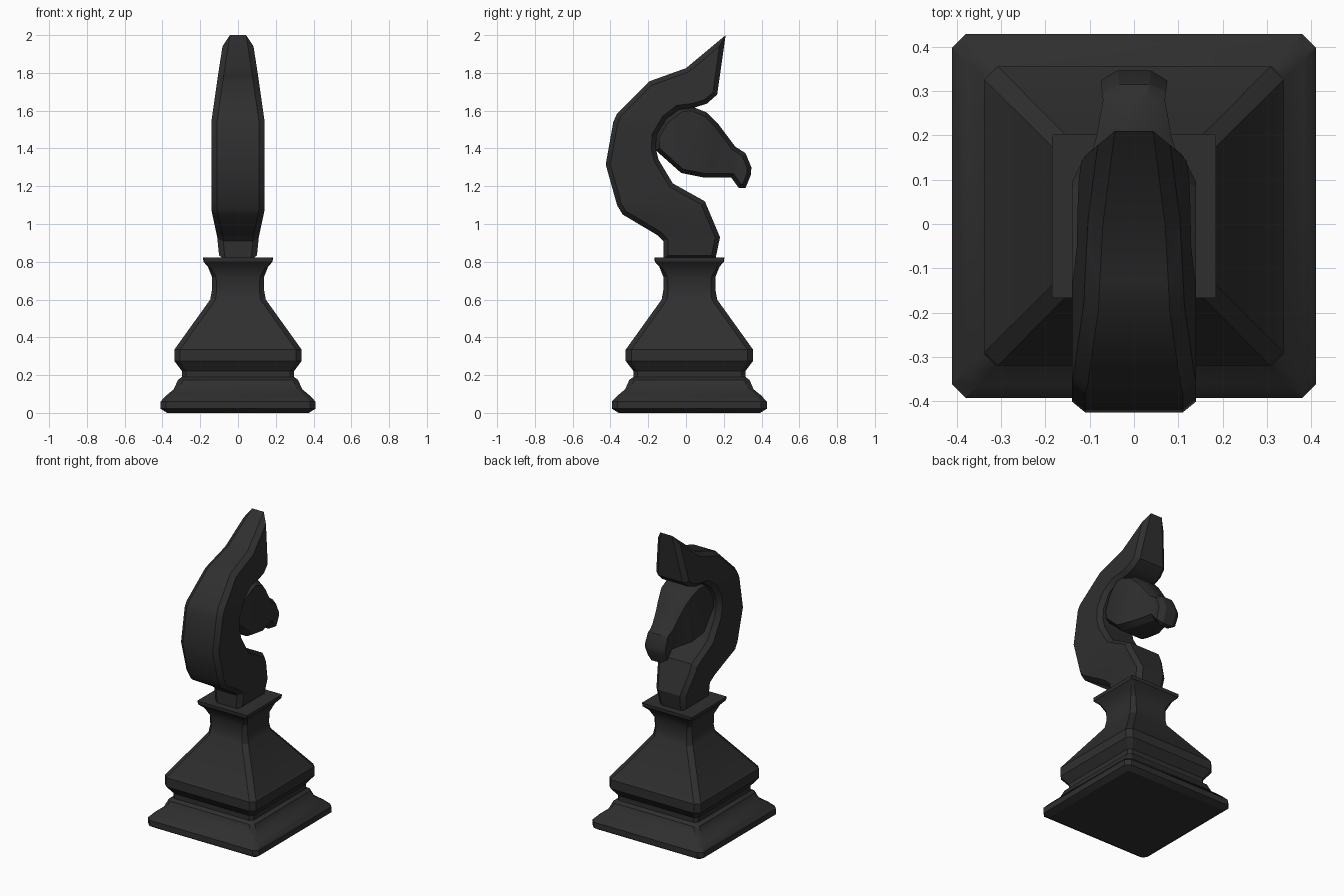
import bpy, bmesh
from mathutils import Vector

if "Cube" in bpy.data.objects:
    bpy.data.objects.remove(bpy.data.objects["Cube"])

mat = bpy.data.materials.new("charcoal black")
mat.diffuse_color = (0.028, 0.028, 0.028, 1)
mat.use_nodes = True
mat.node_tree.nodes["Principled BSDF"].inputs["Base Color"].default_value = mat.diffuse_color


def finish(bm, name):
    bmesh.ops.recalc_face_normals(bm, faces=bm.faces)
    me = bpy.data.meshes.new(name)
    bm.to_mesh(me)
    bm.free()
    me.materials.append(mat)
    ob = bpy.data.objects.new(name, me)
    bpy.context.collection.objects.link(ob)
    bpy.ops.object.select_all(action='DESELECT')
    ob.select_set(True)
    bpy.context.view_layer.objects.active = ob
    bpy.ops.object.shade_smooth_by_angle(angle=0.5)
    return ob


def lerp(table, t):
    if t <= table[0][0]:
        return table[0][1]
    for (a, va), (b, vb) in zip(table, table[1:]):
        if t <= b:
            return va + (vb - va) * (t - a) / (b - a)
    return table[-1][1]


def slab(name, outline, widths, axis, inset, cham):
    """Side outline (y, z) thickened in x by a width table, with chamfered rims."""
    bm = bmesh.new()
    left = [bm.verts.new((-0.05, y, z)) for y, z in outline]
    right = [bm.verts.new((0.05, y, z)) for y, z in outline]
    n = len(outline)
    for i in range(n):
        j = (i + 1) % n
        bm.faces.new((left[i], left[j], right[j], right[i]))
    caps = [bm.faces.new(left[::-1]), bm.faces.new(right)]
    bmesh.ops.recalc_face_normals(bm, faces=bm.faces)
    bmesh.ops.inset_individual(bm, faces=caps, thickness=inset, depth=0.02,
                               use_even_offset=True)
    bmesh.ops.triangulate(bm, faces=[f for f in bm.faces if len(f.verts) > 4])
    # cut where the width changes slope, so the sides bend cleanly
    no = Vector((0, 0, 0))
    no[axis] = 1
    for t, _ in widths[1:-1]:
        bmesh.ops.bisect_plane(bm, geom=bm.verts[:] + bm.edges[:] + bm.faces[:],
                               dist=1e-5, plane_co=no * t, plane_no=no)
    for v in bm.verts:
        w = lerp(widths, v.co[axis])
        k = min(1, max(0, (abs(v.co.x) - 0.05) / 0.02))
        s = 1 if v.co.x > 0 else -1
        v.co.x = s * (w - cham * (1 - k))
    return finish(bm, name)


# stepped square base with chamfered corners: (z, half width, corner cut)
rings = [(0, .375, .006), (.022, .41, .03), (.06, .41, .03), (.092, .38, .03),
         (.125, .34, .03), (.175, .318, .025), (.19, .297, .022), (.222, .297, .022),
         (.275, .337, .03), (.335, .337, .03), (.6, .147, .028), (.65, .138, .025),
         (.72, .138, .022), (.775, .16, .012), (.8, .183, .004), (.822, .185, .004)]
bm = bmesh.new()
prev = None
CY = 0.018
for z, h, c in rings:
    d = h - c
    pts = [(h, -d), (h, d), (d, h), (-d, h), (-h, d), (-h, -d), (-d, -h), (d, -h)]
    ring = [bm.verts.new((x, y + CY, z)) for x, y in pts]
    if prev:
        for i in range(8):
            j = (i + 1) % 8
            bm.faces.new((prev[i], prev[j], ring[j], ring[i]))
    else:
        bm.faces.new(ring[::-1])
    prev = ring
bm.faces.new(prev)
finish(bm, "stepped_base")

# curved neck with mane and ear
neck = [(-.12, .81), (-.12, .91), (-.15, .94), (-.335, 1.05), (-.365, 1.1),
        (-.425, 1.315), (-.385, 1.54), (-.365, 1.585), (-.195, 1.755), (0, 1.825),
        (.21, 2.0), (.165, 1.685), (.11, 1.637), (.04, 1.615), (-.04, 1.605),
        (-.105, 1.555), (-.155, 1.47), (-.16, 1.4), (-.145, 1.34), (-.07, 1.215),
        (.1, 1.12), (.18, .93), (.155, .81)]
slab("neck_and_ear", neck,
     [(.81, .098), (.93, .11), (1.07, .14), (1.55, .14), (1.78, .107), (2.0, .073)],
     2, .024, .03)

# head with cheek and muzzle
head = [(-.165, 1.46), (-.115, 1.55), (-.03, 1.615), (.03, 1.622), (.11, 1.59),
        (.17, 1.53), (.26, 1.41), (.315, 1.375), (.346, 1.3), (.344, 1.262),
        (.315, 1.19), (.28, 1.19), (.24, 1.245), (.1, 1.245), (-.025, 1.27),
        (-.16, 1.39)]
slab("head", head, [(-.17, .1), (-.02, .122), (.1, .112), (.2, .084), (.28, .07), (.346, .078)],
     1, .022, .04)
